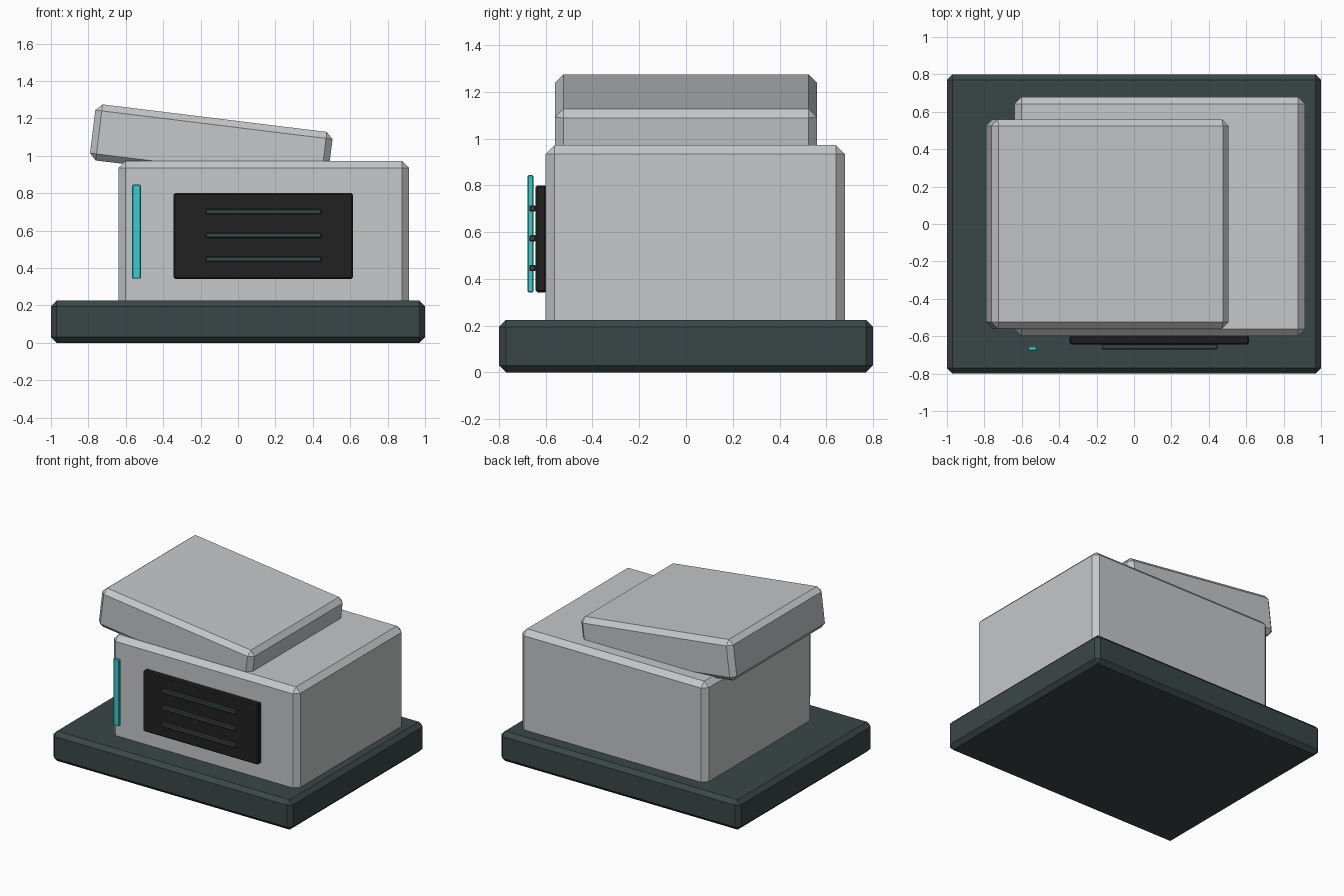
import bpy
import bmesh
from math import radians
from mathutils import Vector

if "Cube" in bpy.data.objects:
    bpy.data.objects.remove(bpy.data.objects["Cube"])


def material(name, rgb):
    mat = bpy.data.materials.new(name)
    mat.use_nodes = True
    colour = (*rgb, 1)
    mat.diffuse_color = colour
    mat.node_tree.nodes["Principled BSDF"].inputs["Base Color"].default_value = colour
    return mat


light_grey = material("light_grey", (0.56, 0.57, 0.58))
slate = material("dark_slate", (0.042, 0.062, 0.062))
black = material("soft_black", (0.015, 0.015, 0.015))
cyan = material("cyan", (0.04, 0.60, 0.61))


def chamfered_box(name, low, high, chamfer, mat, tilt=0):
    """Box between two corners with flat chamfers, tilted about its own centre."""
    low, high = Vector(low), Vector(high)
    bm = bmesh.new()
    bmesh.ops.create_cube(bm, size=1)
    bmesh.ops.scale(bm, vec=high - low, verts=bm.verts)
    mesh = bpy.data.meshes.new(name)
    bm.to_mesh(mesh)
    bm.free()
    mesh.materials.append(mat)
    obj = bpy.data.objects.new(name, mesh)
    bpy.context.collection.objects.link(obj)
    obj.location = (low + high) / 2
    obj.rotation_euler.y = radians(tilt)
    bevel = obj.modifiers.new("chamfer", "BEVEL")
    bevel.width = chamfer
    bevel.segments = 1
    return obj


# Plinth, main housing and tilted lid
chamfered_box("base_slab", (-1, -0.8, 0), (1, 0.8, 0.225), 0.03, slate)
chamfered_box("housing", (-0.64, -0.6, 0.17), (0.915, 0.68, 0.972), 0.038, light_grey)
chamfered_box("tilted_lid", (-0.782, -0.56, 0.9), (0.496, 0.56, 1.202), 0.035, light_grey, tilt=7)

# Front panel with three vent slats
chamfered_box("vent_panel", (-0.345, -0.643, 0.342), (0.615, -0.597, 0.8), 0.008, black)
for i, z in enumerate((0.447, 0.574, 0.701)):
    chamfered_box(f"vent_slat_{i + 1}", (-0.172, -0.67, z - 0.013),
                  (0.446, -0.643, z + 0.013), 0.004, slate)

# Upright light strip in front of the housing
chamfered_box("light_strip", (-0.566, -0.677, 0.343), (-0.519, -0.653, 0.845), 0.004, cyan)
